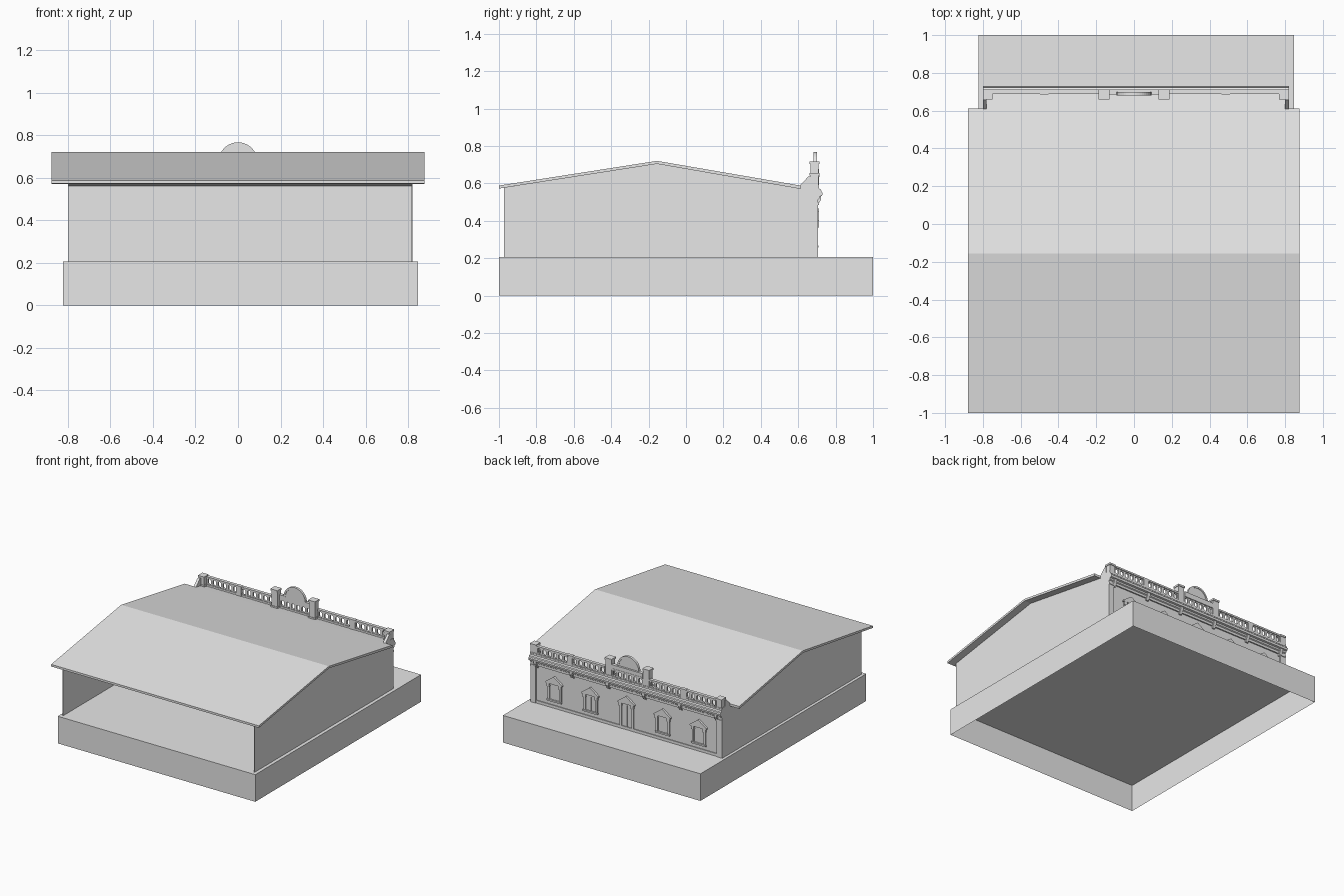
import bpy, bmesh, math

cube = bpy.data.objects.get("Cube")
if cube:
    bpy.data.objects.remove(cube)

grey = bpy.data.materials.new("plain grey")
grey.use_nodes = True
grey.diffuse_color = (0.8, 0.8, 0.8, 1)
grey.node_tree.nodes["Principled BSDF"].inputs["Base Color"].default_value = (0.8, 0.8, 0.8, 1)

LEFT, RIGHT, GROUND = -0.8, 0.82, 0.207
WALL = 0.706
MID = (LEFT + RIGHT) / 2


def finish(name, bm):
    bmesh.ops.recalc_face_normals(bm, faces=bm.faces)
    mesh = bpy.data.meshes.new(name)
    bm.to_mesh(mesh)
    bm.free()
    mesh.materials.append(grey)
    ob = bpy.data.objects.new(name, mesh)
    bpy.context.collection.objects.link(ob)
    return ob


def add_prism(bm, pts, axis, a, b):
    """Extrude an outline: (y, z) points along x, or (x, z) points along y."""
    def place(p, t):
        return (t, p[0], p[1]) if axis == "x" else (p[0], t, p[1])
    lo = [bm.verts.new(place(p, a)) for p in pts]
    hi = [bm.verts.new(place(p, b)) for p in pts]
    bm.faces.new(lo)
    bm.faces.new(hi[::-1])
    for i in range(len(pts)):
        j = (i + 1) % len(pts)
        bm.faces.new((lo[i], lo[j], hi[j], hi[i]))


def add_box(bm, x0, x1, y0, y1, z0, z1):
    add_prism(bm, [(x0, z0), (x1, z0), (x1, z1), (x0, z1)], "y", y0, y1)


def prism(name, pts, axis, a, b):
    bm = bmesh.new()
    add_prism(bm, pts, axis, a, b)
    return finish(name, bm)


def boxes(name, *dims):
    bm = bmesh.new()
    for d in dims:
        add_box(bm, *d)
    return finish(name, bm)


# Hollow platform, open underneath
bm = bmesh.new()
add_box(bm, -0.822, 0.846, -1, 1, 0, GROUND)
bottom = [f for f in bm.faces if all(v.co.z < 0.001 for v in f.verts)]
bmesh.ops.delete(bm, geom=bottom, context="FACES_ONLY")
finish("platform", bm)

# Gabled roof slab, with a narrower strip running on to the parapet
RIDGE = -0.155
prism("roof", [(-1, 0.588), (RIDGE, 0.72), (0.612, 0.588), (0.612, 0.57),
               (RIDGE, 0.704), (-1, 0.572)], "x", -0.878, 0.876)
prism("roof_strip", [(0.61, 0.588), (0.69, 0.574), (0.69, 0.56), (0.61, 0.572)],
      "x", LEFT, RIGHT)

# Thin side walls
side = [(-0.973, GROUND), (WALL, GROUND), (WALL, 0.58), (0.6, 0.575),
        (RIDGE, 0.706), (-0.973, 0.576)]
prism("right_wall", side, "x", LEFT, LEFT + 0.004)
prism("left_wall", side, "x", RIGHT - 0.004, RIGHT)

# Facade wall and corner pilasters with caps
boxes("facade_wall", (LEFT, RIGHT, 0.688, 0.696, GROUND, 0.575))
for name, x0, x1 in (("right_pilaster", LEFT, LEFT + 0.047),
                     ("left_pilaster", RIGHT - 0.043, RIGHT)):
    boxes(name, (x0, x1, 0.69, WALL, GROUND, 0.485),
          (x0, x1, 0.69, 0.711, 0.483, 0.497))
boxes("plinth", (LEFT + 0.047, RIGHT - 0.043, 0.69, 0.702, GROUND, 0.228))

# Moulded cornice across the facade
prism("cornice", [(0.69, 0.495), (WALL, 0.495), (WALL, 0.513), (0.713, 0.518),
                  (0.715, 0.53), (0.728, 0.534), (0.731, 0.55), (0.724, 0.556),
                  (0.722, 0.566), (0.712, 0.572), (0.712, 0.582), (0.69, 0.582)],
      "x", LEFT, RIGHT)

# Little brackets under the cornice
bm = bmesh.new()
for k in (-2.5, -1.5, -0.5, 0.5, 1.5, 2.5):
    x = MID + k * 0.305
    add_prism(bm, [(0.69, 0.475), (0.704, 0.48), (0.722, 0.515), (0.722, 0.534),
                   (0.69, 0.534)], "x", x - 0.012, x + 0.012)
finish("cornice_brackets", bm)


# Windows and central door with gabled hoods
def opening(name, x, z0, z1):
    bm = bmesh.new()
    w, hood = 0.05, 0.07
    for s in (-1, 1):
        cx = x + s * w
        add_box(bm, cx - 0.008, cx + 0.008, 0.69, 0.704, z0, z1)
        add_box(bm, cx - 0.012, cx + 0.012, 0.69, 0.711, z1 - 0.025, z1)
    add_box(bm, x - w, x + w, 0.69, 0.702, z1 - 0.012, z1)
    add_prism(bm, [(x - hood, z1), (x + hood, z1), (x + hood, z1 + 0.01),
                   (x, z1 + 0.06), (x - hood, z1 + 0.01)], "y", 0.69, 0.712)
    if z0 > GROUND:
        add_box(bm, x - w - 0.012, x + w + 0.012, 0.69, 0.709, z0 - 0.012, z0)
    add_box(bm, x - 0.003, x + 0.003, 0.69, 0.699, z0, z1)
    finish(name, bm)


for i, k in enumerate((-2, -1, 1, 2)):
    opening(f"window_{i + 1}", MID + k * 0.305, 0.268, 0.39)
opening("door", MID, GROUND, 0.405)


# Parapet pedestals: low ones at the ends, tall ones at the middle
def pedestal(name, x0, x1, top):
    boxes(name, (x0 + 0.004, x1 - 0.004, 0.665, 0.708, 0.575, top),
          (x0, x1, 0.659, 0.713, top - 0.014, top),
          (x0, x1, 0.661, 0.711, 0.575, 0.59))


pedestal("right_end_pedestal", LEFT, LEFT + 0.052, 0.655)
pedestal("right_middle_pedestal", -0.188, -0.13, 0.716)
pedestal("left_middle_pedestal", 0.13, 0.188, 0.716)
pedestal("left_end_pedestal", RIGHT - 0.052, RIGHT, 0.655)

# Sloping braces from the roof edge to the end pedestals
brace = [(0.6, 0.58), (0.655, 0.637), (0.67, 0.637), (0.67, 0.57), (0.61, 0.57)]
prism("right_brace", brace, "x", LEFT, LEFT + 0.02)
prism("left_brace", brace, "x", RIGHT - 0.02, RIGHT)


# Balustrade bays: rails with waisted balusters between them
def balustrade(name, x0, x1, count):
    bm = bmesh.new()
    add_box(bm, x0, x1, 0.69, 0.711, 0.575, 0.588)
    add_box(bm, x0, x1, 0.688, 0.713, 0.635, 0.648)
    step = (x1 - x0) / count
    wide, thin = step * 0.48, step * 0.2
    half = [(wide, 0.588), (thin, 0.598), (thin, 0.625), (wide, 0.635)]
    for i in range(count + 1):
        x = x0 + i * step
        outline = [(x + w, z) for w, z in half] + [(x - w, z) for w, z in half[::-1]]
        outline = [(min(max(px, x0), x1), z) for px, z in outline]
        add_prism(bm, outline, "y", 0.694, 0.707)
    finish(name, bm)


for name, x0, x1 in (("right_outer", LEFT + 0.05, -0.49), ("right_inner", -0.46, -0.188),
                     ("left_inner", 0.188, 0.47), ("left_outer", 0.5, RIGHT - 0.05)):
    balustrade(name + "_balustrade", x0, x1, 6)
balustrade("centre_balustrade", -0.13, 0.13, 6)
for name, x in (("right_small_post", -0.475), ("left_small_post", 0.485)):
    boxes(name, (x - 0.022, x + 0.022, 0.686, 0.712, 0.575, 0.65))

# Rounded pediment with a raised rim
boxes("pediment_base", (-0.13, 0.13, 0.685, 0.711, 0.646, 0.676))
arc = [(math.cos(math.pi * i / 20), math.sin(math.pi * i / 20)) for i in range(21)]


def ring(r):
    return [(r * c, 0.675 + r * s) for c, s in arc]


prism("pediment", ring(0.08), "y", 0.684, 0.696)
prism("pediment_rim", ring(0.0915) + ring(0.078)[::-1], "y", 0.681, 0.7)
